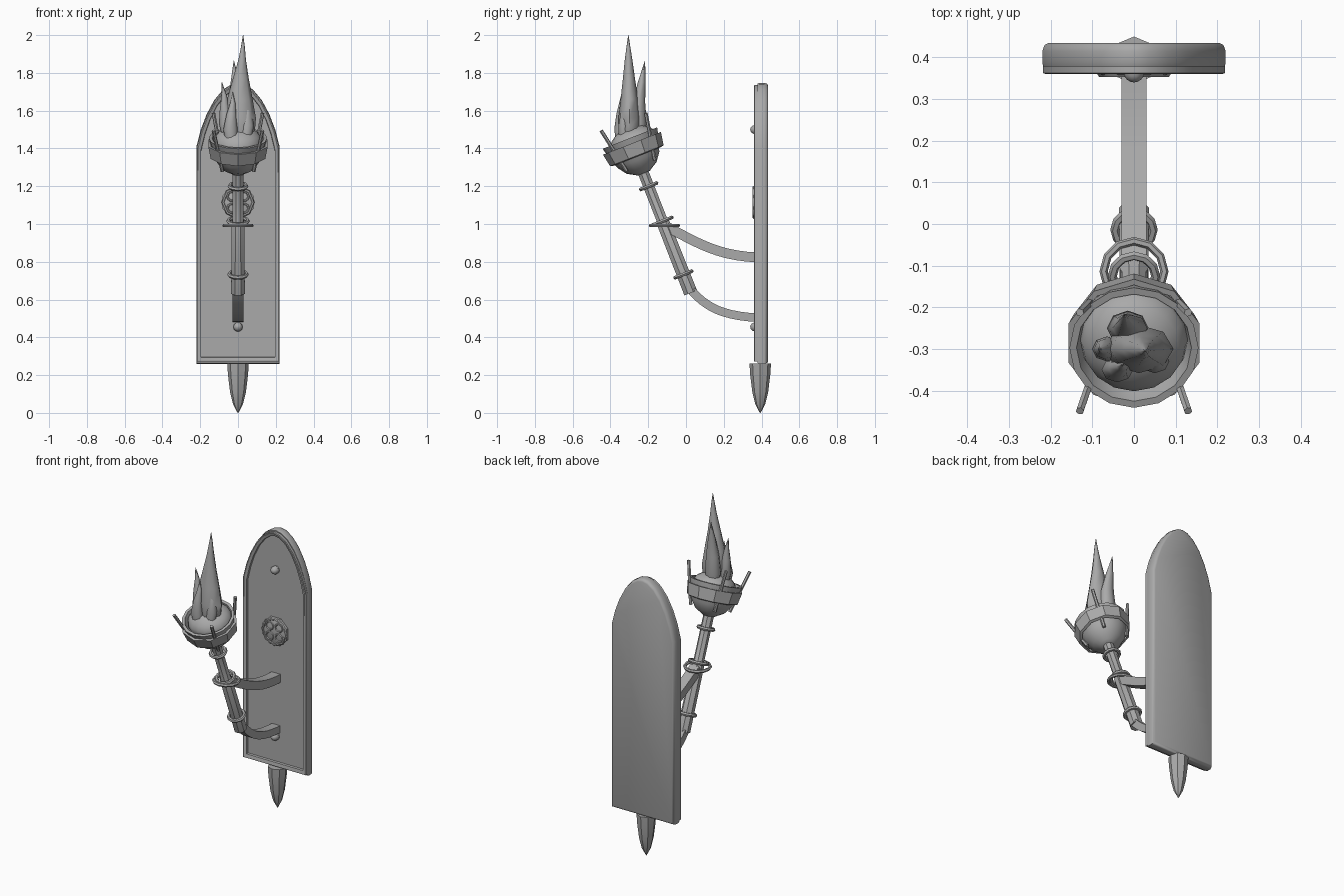
import bpy, bmesh, math
from mathutils import Vector, Matrix

if "Cube" in bpy.data.objects:
    bpy.data.objects.remove(bpy.data.objects["Cube"])

grey = bpy.data.materials.new("cast_grey")
grey.diffuse_color = (0.4, 0.4, 0.4, 1)
grey.use_nodes = True
grey.node_tree.nodes["Principled BSDF"].inputs["Base Color"].default_value = grey.diffuse_color
TILT = Matrix.Rotation(math.radians(21.5), 4, 'X')
CUP = Matrix.Translation((0, -0.297, 1.455)) @ TILT      # local z = torch axis, origin at bowl rim
FLAT = Matrix.Rotation(math.radians(90), 4, 'X')         # local z faces the front


def finish(name, bm, mat=Matrix.Identity(4), smooth=35):
    bmesh.ops.recalc_face_normals(bm, faces=bm.faces)
    me = bpy.data.meshes.new(name)
    bm.to_mesh(me)
    bm.free()
    me.transform(mat)
    me.materials.append(grey)
    ob = bpy.data.objects.new(name, me)
    bpy.context.collection.objects.link(ob)
    if smooth:
        bpy.ops.object.select_all(action='DESELECT')
        ob.select_set(True)
        bpy.context.view_layer.objects.active = ob
        bpy.ops.object.shade_smooth_by_angle(angle=math.radians(smooth))
    return ob


def loft(name, rings, mat=Matrix.Identity(4), caps=True, closed=False, smooth=35):
    """Skin a list of equal-length point rings."""
    bm = bmesh.new()
    vs = [[bm.verts.new(p) for p in r] for r in rings]
    n = len(rings[0])
    pairs = list(zip(vs, vs[1:])) + ([(vs[-1], vs[0])] if closed else [])
    for a, b in pairs:
        for i in range(n):
            j = (i + 1) % n
            bm.faces.new((a[i], a[j], b[j], b[i]))
    if caps and not closed:
        bm.faces.new(vs[0])
        bm.faces.new(vs[-1])
    return finish(name, bm, mat, smooth)


def ring(rx, ry, z, n, cx=0, cy=0, off=0):
    return [(cx + rx * math.cos(2 * math.pi * (i + off) / n),
             cy + ry * math.sin(2 * math.pi * (i + off) / n), z) for i in range(n)]


def lathe(name, prof, n, mat=Matrix.Identity(4), off=0, smooth=35, closed=False):
    return loft(name, [ring(r, r, z, n, off=off) for r, z in prof], mat, closed=closed, smooth=smooth)


def torus(name, R, r, mat, n=12, m=6):
    prof = [(R + r * math.cos(2 * math.pi * k / m), r * math.sin(2 * math.pi * k / m)) for k in range(m)]
    return lathe(name, prof, n, mat, closed=True, smooth=50)


def on_shaft(z):
    """Frame on the torch axis at world height z."""
    return Matrix.Translation((0, 0.025 - (z - 0.635) * math.tan(math.radians(21.5)), z)) @ TILT


# backplate outline (x, z), pointed arch
half = [(0.218, 0.26), (0.218, 1.41), (0.195, 1.50), (0.165, 1.58), (0.125, 1.655), (0.08, 1.71), (0.035, 1.74)]
outline = half + [(0, 1.747)] + [(-x, z) for x, z in reversed(half)]


def plate(sx, sz, y):
    return [(x * sx, y, 1.0 + (z - 1.0) * sz) for x, z in outline]


# board with rounded back edge
loft("backplate", [plate(1, 0.995, 0.378), plate(1.01, 1, 0.388), plate(1.01, 1, 0.415),
                   plate(0.985, 0.994, 0.43), plate(0.94, 0.98, 0.435)], smooth=50)
# raised rim on the front
loft("backplate_rim", [plate(1, 0.985, 0.382), plate(1, 0.985, 0.362), plate(0.97, 0.978, 0.36),
                       plate(0.90, 0.955, 0.366), plate(0.89, 0.95, 0.382)], closed=True)

# finial spike under the board
lathe("bottom_spike", [(0.057, 0.262), (0.053, 0.20), (0.042, 0.11), (0.026, 0.045), (0.002, 0.0)], 8,
      Matrix.Translation((0, 0.393, 0)))

# emblem: octagonal plaque with four raised loops
EMB = Matrix.Translation((0, 0.38, 1.115)) @ FLAT
lathe("emblem_plaque", [(0.09, 0), (0.09, 0.018), (0.083, 0.022)], 8, EMB, off=0.5)
torus("emblem_border", 0.08, 0.008, EMB @ Matrix.Translation((0, 0, 0.02)), n=8)
for i in range(4):
    a = math.radians(45 + 90 * i)
    torus("emblem_loop", 0.024, 0.006,
          EMB @ Matrix.Translation((0.045 * math.cos(a), 0.045 * math.sin(a), 0.022)), n=10)

# rivets
for z in (1.5, 0.455):
    prof = [(0.025 * math.cos(t), 0.025 * math.sin(t)) for t in (0, 0.4, 0.8, 1.2, 1.53)]
    lathe("rivet", prof, 10, Matrix.Translation((0, 0.365, z)) @ FLAT, smooth=50)
    lathe("rivet_stem", [(0.024, -0.015), (0.024, 0.0)], 10, Matrix.Translation((0, 0.365, z)) @ FLAT)


# curved bracket arms
def arm(name, pts, th, w=0.03, steps=10):
    p = [Vector(q) for q in pts]
    rings = []
    for k in range(steps + 1):
        t = k / steps
        s = 1 - t
        c = s**3 * p[0] + 3 * s * s * t * p[1] + 3 * s * t * t * p[2] + t**3 * p[3]
        d = (3 * s * s * (p[1] - p[0]) + 6 * s * t * (p[2] - p[1]) + 3 * t * t * (p[3] - p[2])).normalized()
        nrm = Vector((-d.y, d.x)) * th / 2
        u, l = c + nrm, c - nrm
        rings.append([(w, u.x, u.y), (-w, u.x, u.y), (-w, l.x, l.y), (w, l.x, l.y)])
    return loft(name, rings)


arm("upper_arm", [(-0.10, 0.985), (0.06, 0.90), (0.17, 0.83), (0.385, 0.823)], 0.052)
arm("lower_arm", [(0.03, 0.645), (0.12, 0.55), (0.20, 0.515), (0.385, 0.503)], 0.045, 0.028)

# torch shaft, octagonal and slightly tapered
lathe("shaft", [(0.039, 0), (0.037, 0.4), (0.031, 0.41), (0.031, 0.70)], 8, on_shaft(0.635), off=0.5)
torus("lower_ring", 0.046, 0.011, on_shaft(0.733))
torus("upper_ring", 0.044, 0.011, on_shaft(1.2))
torus("middle_ring", 0.052, 0.011, on_shaft(1.015))
torus("support_ring", 0.073, 0.010, Matrix.Translation((0, -0.114, 0.992)))

# bowl
lathe("bowl", [(0.035, -0.20), (0.05, -0.19), (0.085, -0.17), (0.118, -0.125), (0.138, -0.07), (0.155, 0),
               (0.138, 0), (0.122, -0.06), (0.09, -0.11), (0.03, -0.13)], 16, CUP)
lathe("bowl_band", [(0.137, -0.105), (0.152, -0.10), (0.165, -0.03), (0.150, -0.03)], 10, CUP,
      closed=True, off=0.5)
# ember mound inside the bowl
lathe("ember_mound", [(0.13 * math.cos(t), 0.085 * math.sin(t)) for t in (-0.5, 0, 0.3, 0.6, 0.9, 1.2, 1.55)],
      16, CUP @ Matrix.Translation((0, 0.01, -0.03)), smooth=60)

# four prongs
for sx in (-1, 1):
    for sy in (-1, 1):
        a, b = Vector((sx * 0.083, sy * 0.08, -0.157)), Vector((sx * 0.13, sy * 0.127, 0.092))
        d = b - a
        lathe("prong", [(0.010, 0), (0.010, d.length)], 6,
              CUP @ Matrix.Translation(a) @ d.to_track_quat('Z', 'Y').to_matrix().to_4x4())


# flame tongues: rows of (z, x, y, half width x, half width y)
def flame(name, rows, n=8):
    loft(name, [ring(rx, ry, z, n, x, y) for z, x, y, rx, ry in rows], smooth=60)


flame("flame_main", [(1.44, 0.01, -0.30, 0.045, 0.045), (1.50, 0.015, -0.30, 0.075, 0.055),
                     (1.56, 0.012, -0.30, 0.083, 0.058), (1.66, 0.01, -0.30, 0.068, 0.046),
                     (1.77, 0.015, -0.302, 0.042, 0.032), (1.87, 0.022, -0.304, 0.020, 0.020),
                     (1.94, 0.026, -0.305, 0.010, 0.010), (2.0, 0.027, -0.305, 0.001, 0.001)])
flame("flame_back", [(1.45, -0.01, -0.25, 0.03, 0.03), (1.54, -0.015, -0.25, 0.05, 0.042),
                     (1.64, -0.01, -0.25, 0.042, 0.034), (1.75, -0.015, -0.235, 0.024, 0.02),
                     (1.865, -0.022, -0.217, 0.001, 0.001)])
flame("flame_left", [(1.45, -0.05, -0.30, 0.03, 0.025), (1.53, -0.065, -0.30, 0.036, 0.03),
                     (1.61, -0.07, -0.30, 0.026, 0.024), (1.68, -0.073, -0.30, 0.014, 0.013),
                     (1.75, -0.085, -0.30, 0.001, 0.001)])
flame("flame_front", [(1.43, -0.035, -0.345, 0.03, 0.025), (1.50, -0.04, -0.35, 0.038, 0.03),
                      (1.58, -0.035, -0.347, 0.026, 0.022), (1.64, -0.028, -0.342, 0.014, 0.012),
                      (1.70, -0.028, -0.338, 0.001, 0.001)])
flame("flame_right", [(1.45, 0.04, -0.33, 0.03, 0.025), (1.52, 0.05, -0.33, 0.035, 0.028),
                      (1.60, 0.05, -0.325, 0.02, 0.018), (1.68, 0.045, -0.32, 0.001, 0.001)])
